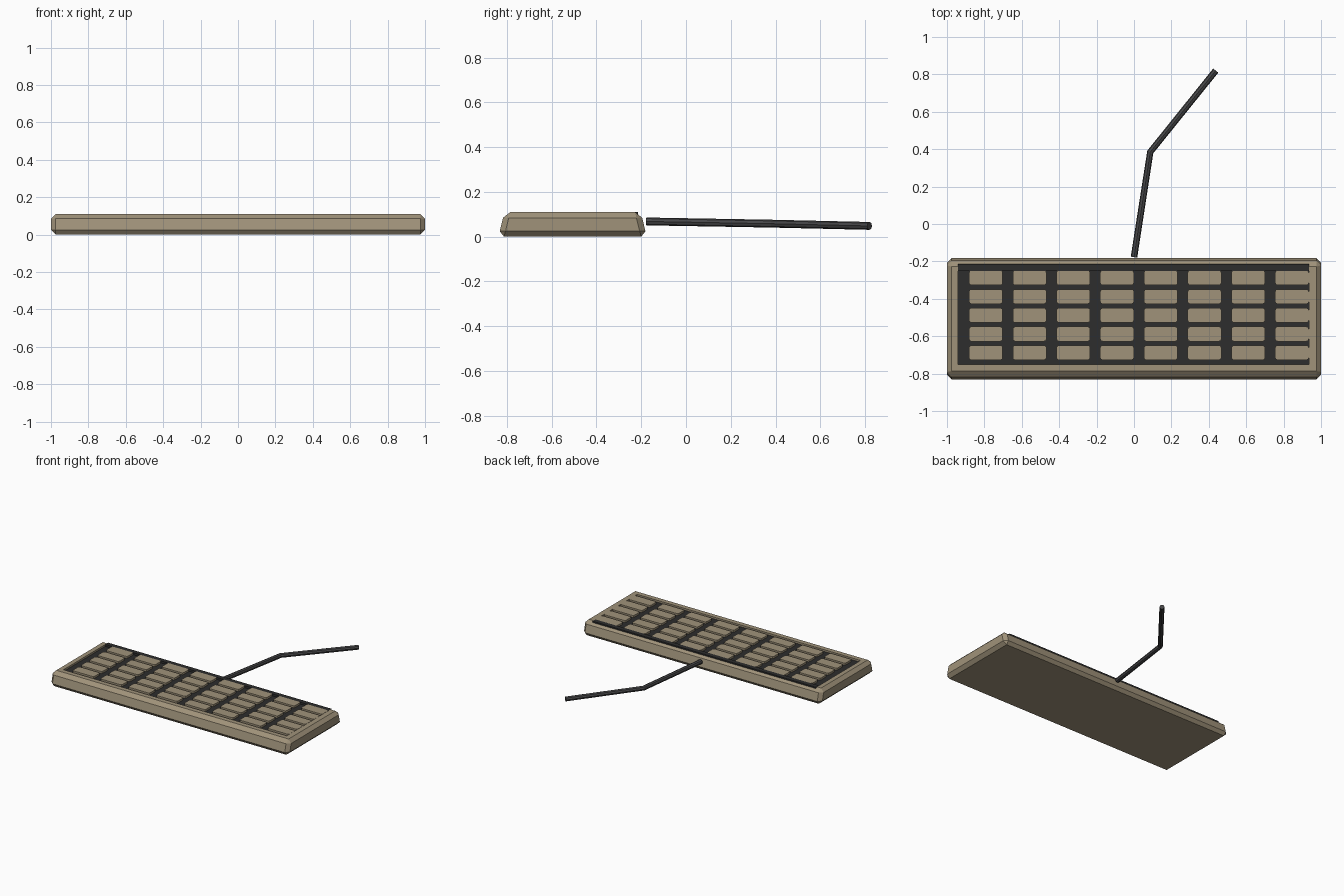
import bpy, bmesh, math
from mathutils import Vector

if "Cube" in bpy.data.objects:
    bpy.data.objects.remove(bpy.data.objects["Cube"])

def material(name, rgb):
    m = bpy.data.materials.new(name)
    m.diffuse_color = (*rgb, 1)
    m.use_nodes = True
    m.node_tree.nodes["Principled BSDF"].inputs["Base Color"].default_value = m.diffuse_color
    return m

TAN = material("tan plastic", (0.35, 0.29, 0.195))
DARK = material("dark well", (0.026, 0.026, 0.026))
CABLE = material("cable grey", (0.062, 0.062, 0.065))

def finish(bm, name, mat):
    bmesh.ops.recalc_face_normals(bm, faces=bm.faces)
    me = bpy.data.meshes.new(name)
    bm.to_mesh(me)
    bm.free()
    me.materials.append(mat)
    ob = bpy.data.objects.new(name, me)
    bpy.context.collection.objects.link(ob)
    return ob

def add_box(bm, lo, hi):
    verts = bmesh.ops.create_cube(bm, size=1)["verts"]
    for v in verts:
        v.co = [hi[i] if v.co[i] > 0 else lo[i] for i in range(3)]
    return verts

def box(name, lo, hi, mat):
    bm = bmesh.new()
    add_box(bm, lo, hi)
    return finish(bm, name, mat)

# Case: box with sloping front and back, all edges chamfered
TOP = 0.109
bm = bmesh.new()
for v in add_box(bm, (-1, -0.838, 0), (1, -0.175, TOP)):
    if v.co.z > 0.05:
        v.co.y += 0.027 if v.co.y < -0.5 else -0.027
bmesh.ops.bevel(bm, geom=bm.edges[:], offset=0.025, segments=1, affect='EDGES')
case = finish(bm, "case", TAN)

# Shallow well for the keys
FLOOR = 0.094
X0, X1, Y0, Y1 = -0.94, 0.935, -0.75, -0.235
cutter = box("well_cutter", (X0, Y0, FLOOR), (X1, Y1, 0.2), TAN)
cutter.hide_render = True
cutter.hide_viewport = True
mod = case.modifiers.new("well", 'BOOLEAN')
mod.operation = 'DIFFERENCE'
mod.solver = 'EXACT'
mod.object = cutter
dg = bpy.context.evaluated_depsgraph_get()
me = bpy.data.meshes.new_from_object(case.evaluated_get(dg))
case.modifiers.clear()
case.data = me
bpy.data.objects.remove(cutter)

# Dark floor and the dark strip along the back edge
box("well_floor", (X0, Y0, FLOOR - 0.004), (X1, Y1, FLOOR + 0.001), DARK)
box("back_strip", (X0, -0.25, FLOOR), (X1, -0.215, TOP + 0.001), DARK)

# Keys: 8 columns by 5 rows with rounded corners
bm = bmesh.new()
for c in range(8):
    for r in range(5):
        x = -0.882 + c * 0.2338
        y = -0.727 + r * 0.1
        verts = add_box(bm, (x, y, FLOOR), (x + 0.18, y + 0.078, TOP + 0.001))
        edges = {e for v in verts for e in v.link_edges
                 if abs(e.verts[0].co.z - e.verts[1].co.z) > 0.001}
        bmesh.ops.bevel(bm, geom=list(edges), offset=0.012, segments=2,
                        profile=0.5, affect='EDGES')
finish(bm, "keys", TAN)

# Cable: eight-sided tube along a bent path
path = [Vector(p) for p in ((0, -0.177, 0.068), (0.087, 0.385, 0.058), (0.437, 0.82, 0.048))]
R, N = 0.0175, 8
bm = bmesh.new()
rings = []
for i, p in enumerate(path):
    a = (path[min(i + 1, 2)] - path[min(i, 1)]).normalized()
    b = (path[max(i, 1)] - path[max(i - 1, 0)]).normalized()
    t = (a + b).normalized()
    side = t.cross(Vector((0, 0, 1))).normalized()
    up = side.cross(t)
    ang = [2 * math.pi * k / N for k in range(N)]
    rings.append([bm.verts.new(p + R * (side * math.cos(q) + up * math.sin(q))) for q in ang])
for r0, r1 in zip(rings, rings[1:]):
    for k in range(N):
        bm.faces.new((r0[k], r0[(k + 1) % N], r1[(k + 1) % N], r1[k]))
bm.faces.new(rings[0])
bm.faces.new(rings[-1])
finish(bm, "cable", CABLE)
